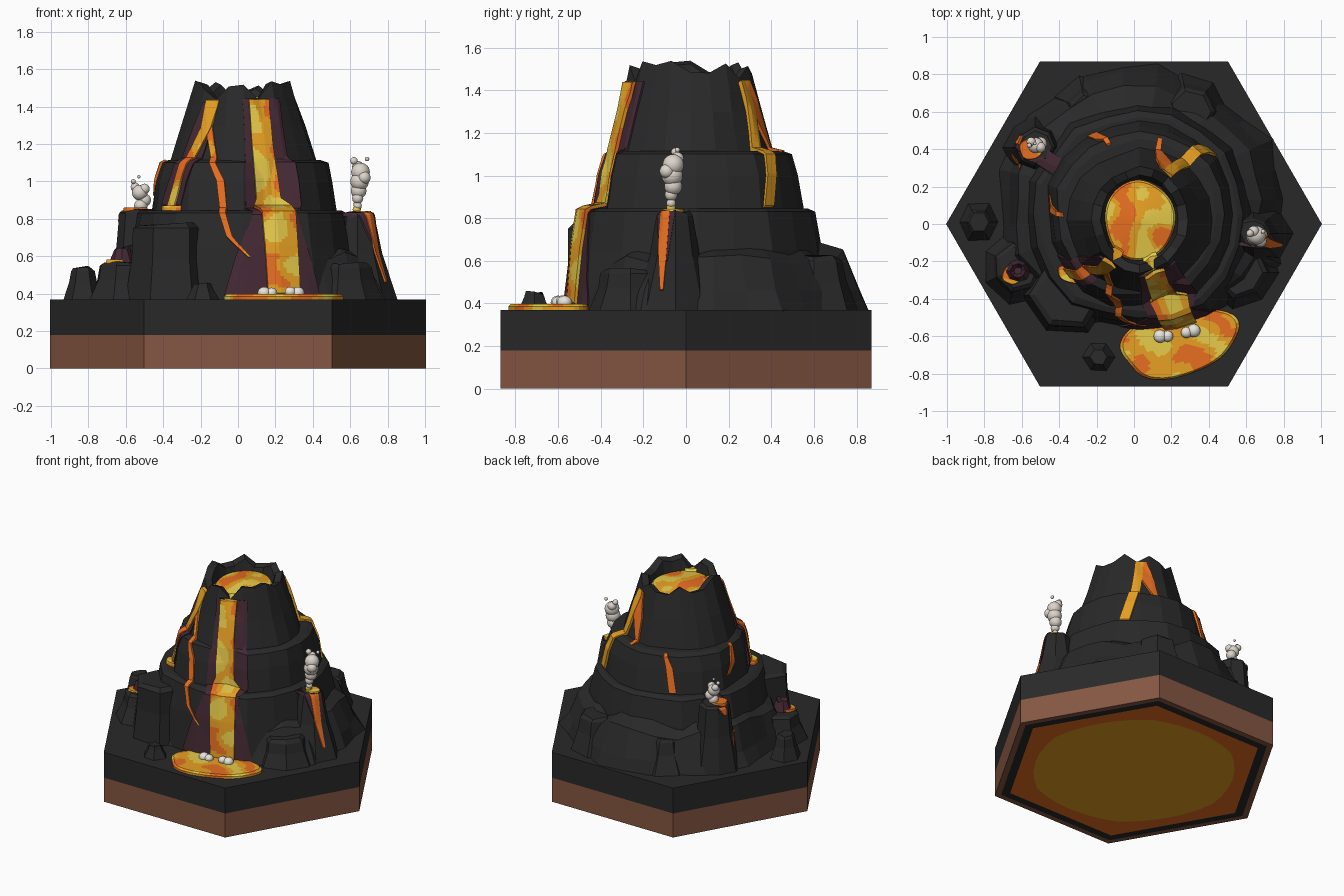
import bpy, bmesh, math, random
from mathutils import Vector, noise
from mathutils.bvhtree import BVHTree

if "Cube" in bpy.data.objects:
    bpy.data.objects.remove(bpy.data.objects["Cube"])

# ---- flat colours ----
COLS = {"dark_rock": (.022, .022, .022), "brown_soil": (.235, .094, .055), "scorched_rock": (.058, .022, .034),
        "lava_yellow": (.86, .64, .075), "lava_amber": (.86, .38, .018), "lava_orange": (.84, .165, .016),
        "smoke_grey": (.72, .66, .6), "foam_white": (.88, .86, .78)}
MATS = {}
for k, c in COLS.items():
    MATS[k] = bpy.data.materials.new(k)
    MATS[k].diffuse_color = (*c, 1)
LAVA = ["lava_yellow", "lava_amber", "lava_orange"]
CX, CY = .03, .02           # volcano axis
rock_v, rock_f = [], []     # collected rock surface, for draping the lava


def make(name, verts, faces, mats, rule=None, solid=False):
    me = bpy.data.meshes.new(name)
    me.from_pydata([tuple(v) for v in verts], [], faces)
    bm = bmesh.new()
    bm.from_mesh(me)
    bmesh.ops.recalc_face_normals(bm, faces=bm.faces)
    bm.to_mesh(me)
    bm.free()
    for m in mats:
        me.materials.append(MATS[m])
    if rule:
        for p in me.polygons:
            p.material_index = rule(p.center)
    bpy.context.collection.objects.link(bpy.data.objects.new(name, me))
    if solid:
        o = len(rock_v)
        rock_v.extend(Vector(v) for v in verts)
        rock_f.extend([i + o for i in f] for f in faces)


def skin(rings):
    """Faces joining equal rings, with a cap at both ends."""
    n = len(rings[0])
    faces = [[j * n + i, j * n + (i + 1) % n, (j + 1) * n + (i + 1) % n, (j + 1) * n + i]
             for j in range(len(rings) - 1) for i in range(n)]
    faces += [list(range(n))[::-1], list(range((len(rings) - 1) * n, len(rings) * n))]
    return [v for r in rings for v in r], faces


def tier(name, cx, cy, prof, n, jit, seed, mat="dark_rock", zj=0, notch={}, dent={}):
    """Craggy ring of rock; profile entries are (rx, ry, z, jagged)."""
    rnd = random.Random(seed)
    rad = [dent.get(k, 1) + rnd.uniform(-jit, jit) for k in range(n)]
    dz = [notch.get(k, rnd.uniform(-zj, zj)) for k in range(n)]
    rings = []
    for rx, ry, z, jag in prof:
        ring = []
        for k in range(n):
            a = 2 * math.pi * k / n
            s = rad[k] + rnd.uniform(-jit, jit) * .35
            ring.append((cx + rx * s * math.cos(a), cy + ry * s * math.sin(a), z + dz[k] * jag))
        rings.append(ring)
    make(name, *skin(rings), [mat], solid="boulder" not in name)


def patches(bias=0):
    def rule(c):
        v = noise.noise(c * 7 + Vector((3, 1, 5))) + bias
        return 0 if v > .2 else 1 if v > -.14 else 2
    return rule


def disc(name, cx, cy, rx, ry, rot, z0, z1, dome=0, bias=0, wob=.05):
    """Lava puddle with a rounded edge."""
    n, rings = 48, []
    for s, z in [(1, z0), (1, z1 - .012), (.95, z1)] + [(.95 - .09 * i, z1 + dome * (i / 10)) for i in range(1, 11)]:
        ring = []
        for k in range(n):
            a = 2 * math.pi * k / n
            q = s * (1 + wob * math.sin(3 * a + 1) + wob * .5 * math.sin(5 * a))
            x, y = rx * q * math.cos(a), ry * q * math.sin(a)
            ring.append((cx + x * math.cos(rot) - y * math.sin(rot), cy + x * math.sin(rot) + y * math.cos(rot), z))
        rings.append(ring)
    make(name, *skin(rings), LAVA, patches(bias))


# ---- hexagonal base: brown soil with a molten underside, dark slab above ----
def hexring(s, z, rnd=0, n=36):
    out = []
    for k in range(n):
        a = 2 * math.pi * k / n
        r = .87 / math.cos((a % (math.pi / 3)) - math.pi / 6)
        r = s * (r * (1 - rnd) + .9 * rnd)
        out.append((r * math.cos(a), r * math.sin(a), z))
    return out


def under(c):
    r = max(abs(c.x * math.cos(a) + c.y * math.sin(a)) for a in (math.pi / 6, math.pi / 2, 5 * math.pi / 6)) / .87
    return 0 if c.z > .001 or r > .955 else 1 if r > .89 else 2 if math.hypot(c.x, c.y) > .5 else 3


make("soil_base", *skin([hexring(.76, 0, .8), hexring(.89, 0), hexring(.955, 0), hexring(1, 0), hexring(1, .18)]),
     ["brown_soil", "dark_rock", "lava_orange", "lava_amber"], under)
make("rock_slab", *skin([hexring(1, .18), hexring(1, .37)]), ["dark_rock"], solid=True)

# ---- stepped mountain ----
tier("foot_ridges", .03, .13, [(.80, .69, .36, 0), (.75, .65, .46, 0), (.69, .59, .61, 1), (.5, .45, .69, 0)],
     26, .07, 4, zj=.05)
tier("lower_tier", .02, .05, [(.66, .625, .36, 0), (.61, .595, .65, 0), (.575, .565, .83, 0), (.545, .53, .845, 0)],
     20, .035, 7)
tier("middle_tier", .03, .05, [(.505, .505, .82, 0), (.48, .475, 1.0, 0), (.45, .445, 1.10, 0), (.41, .40, 1.115, 0)],
     20, .035, 11, dent={16: .83})
tier("crater_cone", CX, CY, [(.43, .42, .82, 0), (.385, .38, 1.11, 0), (.325, .33, 1.3, 0), (.255, .28, 1.505, 1),
                             (.205, .235, 1.49, 1), (.185, .215, 1.39, 0)],
     20, .03, 5, zj=.035, notch={16: -.065, 13: -.065, 3: -.05, 0: -.02})

# ---- buttresses, vents and loose rocks: x, y, foot radius, top radius, top z, sides ----
for i, (nm, x, y, r0, r1, z, n) in enumerate([
        ("front_buttress", -.36, -.38, .23, .18, .77, 6), ("left_buttress", -.62, -.23, .2, .12, .57, 7),
        ("right_vent", .64, -.05, .2, .08, .83, 8), ("back_vent", -.53, .41, .17, .095, .85, 8),
        ("right_buttress", .57, -.26, .2, .13, .56, 7), ("left_boulder", -.83, .01, .11, .06, .54, 6),
        ("front_boulder", -.19, -.71, .09, .05, .45, 6), ("back_buttress", .3, .6, .2, .12, .62, 7),
        ("back_left_ridge", -.25, .6, .2, .1, .6, 7)]):
    m = (r0 + r1 * 2) / 3
    tier(nm, x, y, [(r0, r0, .36, 0), (m, m, .36 + (z - .36) * .55, 0), (r1 * 1.08, r1 * 1.08, z - .02, 0),
                    (r1 * .9, r1 * .9, z, .4)], n, .07, 20 + i, zj=.025)
tier("left_vent_cone", -.62, -.25, [(.07, .07, .55, 0), (.04, .04, .64, .4), (.02, .02, .6, 0)], 8, .08, 40,
     "scorched_rock", .03)

tree = BVHTree.FromPolygons(rock_v, rock_f)


def hit(a, z):
    d = Vector((math.cos(a), math.sin(a), 0))
    p = tree.ray_cast(Vector((CX, CY, z)) + d * 1.6, -d, 1.6)[0]
    return (p if p else Vector((CX, CY, z)) + d * .22), d


def strip(name, path, off, mats=LAVA, bias=0, spill=False):
    """Ribbon draped over the rock; path entries are (angle in degrees, z, half width)."""
    pts = []
    for (a0, z0, w0), (a1, z1, w1) in zip(path, path[1:]):
        m = max(1, round(abs(z1 - z0) / .015))
        pts += [(a0 + (a1 - a0) * t / m, z0 + (z1 - z0) * t / m, w0 + (w1 - w0) * t / m) for t in range(m)]
    pts.append(path[-1])
    nc = 4 if path[0][2] < .04 else 11
    verts = []
    for j, (a, z, w) in enumerate(pts):
        a = math.radians(a)
        c, _ = hit(a, z)
        r = math.hypot(c.x - CX, c.y - CY)
        for i in range(-1, nc + 1):
            u = min(max(i, 0), nc - 1) / (nc - 1) * 2 - 1
            p, d = hit(a + u * w / r, z)
            o = -.02 if i in (-1, nc) else off
            p = p + d * o + Vector((0, 0, o * .6))
            if spill and j == 0:        # start inside the crater
                p = p - d * .09
            verts.append(p)
    m = nc + 2
    faces = [[j * m + i, j * m + i + 1, (j + 1) * m + i + 1, (j + 1) * m + i]
             for j in range(len(pts) - 1) for i in range(m - 1)]
    faces += [list(range(m)), list(range((len(pts) - 1) * m, len(pts) * m))]
    make(name, verts, faces, mats, patches(bias) if len(mats) > 1 else None)


# ---- scorched bands beside the flows ----
S = ["scorched_rock"]
strip("main_scorch", [(-70, 1.44, .1), (-70, 1.1, .12), (-70, .87, .13), (-72, .82, .12), (-74, .6, .2), (-75, .38, .26)], .007, S)
strip("left_scorch", [(-128, 1.42, .05), (-138, 1.12, .08), (-146, .87, .09)], .007, S)
strip("right_vent_scorch", [(-10, .83, .05), (-10, .6, .02)], .005, S)
strip("back_vent_scorch", [(147, .85, .05), (147, .8, .03)], .005, S)

# ---- lava flows and cracks ----
strip("main_flow", [(-74, 1.44, .052), (-74, 1.2, .055), (-72, .9, .062), (-70, .86, .09), (-69, .39, .085)], .022, bias=-.03, spill=True)
strip("left_flow", [(-125, 1.44, .04), (-127, 1.28, .033), (-137, 1.12, .03), (-144, .86, .03)], .015, bias=-.05, spill=True)
strip("front_crack", [(-124, 1.3, .018), (-114, 1.11, .018), (-106, 1.0, .02), (-103, .84, .018), (-98, .7, .016), (-87, .59, .006)], .012, bias=-.25)
strip("back_flow", [(59, 1.44, .028), (54, 1.2, .032), (44, .85, .034)], .014, ["lava_amber"])
strip("back_fork", [(66, 1.44, .012), (68, 1.27, .045), (76, 1.11, .012)], .012, ["lava_orange"])
strip("back_left_crack", [(112, 1.11, .012), (116, 1.02, .024), (119, .85, .026)], .012, ["lava_orange"])
strip("left_crack", [(176, 1.11, .012), (172, .98, .022), (166, .92, .014)], .012, ["lava_orange"])
strip("right_vent_crack", [(-10, .83, .024), (-10.5, .65, .022), (-10, .46, .008)], .008, ["lava_orange"])
strip("back_vent_crack", [(146, .84, .025), (148, .78, .012)], .01, ["lava_orange"])
strip("back_foot_crack", [(155, .62, .018), (153, .54, .01)], .01, ["lava_orange"])

# ---- lava pools ----
disc("crater_lava", CX, CY, .188, .215, 0, 1.38, 1.44, dome=.025, bias=.06, wob=.02)
disc("front_pool", .24, -.63, .32, .18, math.radians(14), .36, .398, bias=-.02)
disc("ledge_pool", -.33, -.27, .085, .045, -.3, .82, .872, bias=-.1)
disc("right_vent_pool", .66, -.06, .05, .05, 0, .8, .843)
disc("back_vent_pool", -.55, .40, .065, .055, 0, .82, .86, bias=-.3)
disc("left_vent_pool", -.645, -.265, .065, .05, .8, .55, .582)


# ---- smoke plumes and foam ----
def puffs(name, balls, mat, sz=1):
    bm = bmesh.new()
    for x, y, z, r in balls:
        res = bmesh.ops.create_icosphere(bm, subdivisions=3, radius=r)
        for v in res["verts"]:
            v.co = Vector((x, y, z)) + Vector((v.co.x, v.co.y, v.co.z * sz))
    for f in bm.faces:
        f.smooth = True
    me = bpy.data.meshes.new(name)
    bm.to_mesh(me)
    bm.free()
    me.materials.append(MATS[mat])
    bpy.context.collection.objects.link(bpy.data.objects.new(name, me))


puffs("right_smoke", [(.64, -.07, .87, .022), (.64, -.07, .91, .03), (.645, -.06, .95, .042), (.65, -.065, 1.0, .05),
                      (.655, -.06, 1.05, .05), (.64, -.04, 1.08, .03), (.62, -.05, 1.11, .02), (.69, -.04, 1.12, .012),
                      (.675, -.09, 1.02, .034)], "smoke_grey")
puffs("back_smoke", [(-.52, .42, .87, .036), (-.5, .43, .9, .035), (-.525, .42, .94, .042), (-.5, .41, .96, .028),
                     (-.55, .44, .97, .024), (-.56, .42, 1.0, .013), (-.53, .43, 1.025, .009)], "smoke_grey")
puffs("flow_foam", [(.14, -.6, .405, .035), (.18, -.6, .405, .03), (.28, -.58, .41, .03), (.32, -.57, .405, .035)],
      "foam_white", .9)
puffs("vent_glow", [(.635, -.07, .85, .022), (.63, -.07, .88, .014)], "lava_yellow")

for m in bpy.data.materials:
    if m.users and not m.is_grease_pencil:
        m.use_nodes = True
        m.node_tree.nodes["Principled BSDF"].inputs["Base Color"].default_value = m.diffuse_color
